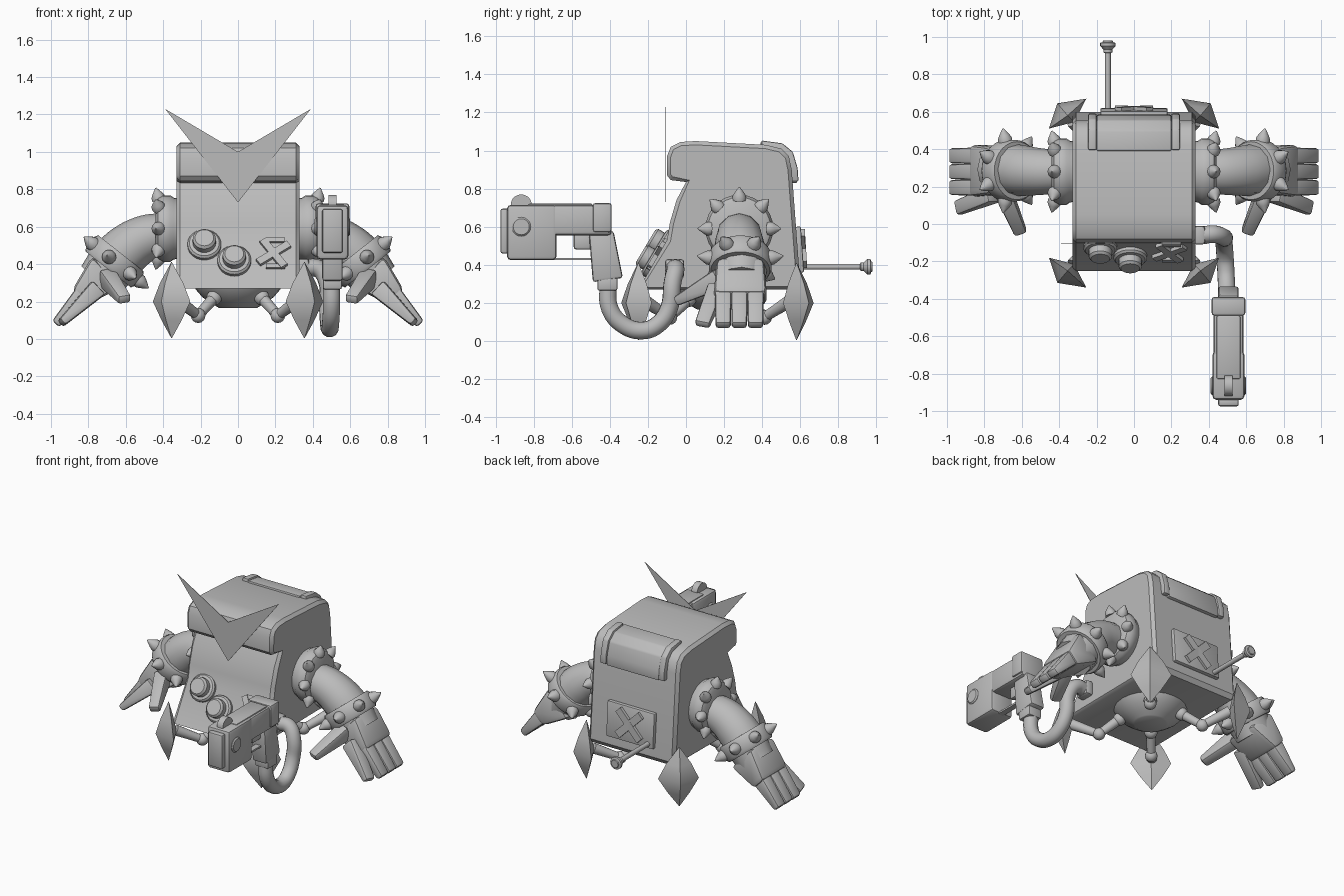
import bpy, bmesh, math
from mathutils import Vector, Matrix

cube = bpy.data.objects.get("Cube")
if cube:
    bpy.data.objects.remove(cube)

GREY = (0.5, 0.5, 0.5, 1)
mat = bpy.data.materials.new("plain grey")
mat.use_nodes = True
mat.diffuse_color = GREY
mat.node_tree.nodes["Principled BSDF"].inputs["Base Color"].default_value = GREY
made = []


def add(name, data):
    ob = bpy.data.objects.new(name, data)
    bpy.context.scene.collection.objects.link(ob)
    data.materials.append(mat)
    made.append(ob)
    return ob


def finish(name, bm, bevel=0, segments=2):
    bmesh.ops.recalc_face_normals(bm, faces=bm.faces)
    me = bpy.data.meshes.new(name)
    bm.to_mesh(me)
    bm.free()
    ob = add(name, me)
    if bevel:
        mod = ob.modifiers.new("Bevel", "BEVEL")
        mod.width, mod.segments, mod.limit_method = bevel, segments, "ANGLE"
    return ob


def bridge(bm, rings):
    """Skin a list of vertex rings and cap both ends."""
    n = len(rings[0])
    for r, q in zip(rings, rings[1:]):
        for i in range(n):
            bm.faces.new((r[i], r[(i + 1) % n], q[(i + 1) % n], q[i]))
    bm.faces.new(rings[0][::-1])
    bm.faces.new(rings[-1])


def lathe(name, a, b, profile, sides=20):
    """Turned part along a-b; profile holds (fraction, radius)."""
    a, b = Vector(a), Vector(b)
    rot = (b - a).to_track_quat("Z", "Y")
    bm = bmesh.new()
    rings = []
    for t, r in profile:
        rings.append([bm.verts.new(a.lerp(b, t) + rot @ Vector((r * math.cos(u), r * math.sin(u), 0)))
                      for u in (2 * math.pi * i / sides for i in range(sides))])
    bridge(bm, rings)
    return finish(name, bm)


def limb(name, a, b, size_a, size_b, side=(0, 1, 0), bevel=0.015):
    """Tapered block from a to b; sizes are (width along side, thickness)."""
    a, b = Vector(a), Vector(b)
    d = (b - a).normalized()
    w = Vector(side)
    w = (w - d * w.dot(d)).normalized()
    t = d.cross(w)
    bm = bmesh.new()
    rings = [[bm.verts.new(p + w * (s[0] / 2 * i) + t * (s[1] / 2 * j))
              for i, j in ((-1, -1), (1, -1), (1, 1), (-1, 1))] for p, s in ((a, size_a), (b, size_b))]
    bridge(bm, rings)
    return finish(name, bm, bevel)


def box(name, lo, hi, bevel=0.015):
    c = [(p + q) / 2 for p, q in zip(lo, hi)]
    size = (hi[0] - lo[0], hi[1] - lo[1])
    return limb(name, (c[0], c[1], lo[2]), (c[0], c[1], hi[2]), size, size, (1, 0, 0), bevel)


def prism(name, outline, place, depth, bevel=0):
    """Flat outline mapped by place(u, v, d) and given a depth."""
    bm = bmesh.new()
    bridge(bm, [[bm.verts.new(place(u, v, d)) for u, v in outline] for d in (0, depth)])
    return finish(name, bm, bevel)


def tube(name, points, radii):
    cu = bpy.data.curves.new(name, "CURVE")
    cu.dimensions = "3D"
    cu.bevel_depth, cu.bevel_resolution, cu.resolution_u = 1, 4, 6
    cu.use_fill_caps = True
    sp = cu.splines.new("BEZIER")
    sp.bezier_points.add(len(points) - 1)
    for bp, p, r in zip(sp.bezier_points, points, radii):
        bp.co, bp.radius = p, r
        bp.handle_left_type = bp.handle_right_type = "AUTO"
    return add(name, cu)


def spike(name, base, direction, r=0.037, h=0.085):
    base = Vector(base)
    lathe(name, base, base + Vector(direction) * h,
          [(0, r), (0.3, r), (0.55, r * 0.72), (0.85, r * 0.3), (1, r * 0.08)], 12)


# Body shell with raised side panels
outline = [(-0.25, 0.27), (-0.1, 0.53), (-0.085, 0.62), (-0.05, 0.74), (0, 0.835), (-0.08, 0.845),
           (-0.1, 0.87), (-0.1, 0.97), (-0.08, 1.02), (-0.03, 1.045), (0.05, 1.05), (0.42, 1.03),
           (0.5, 1.01), (0.54, 0.97), (0.555, 0.9), (0.6, 0.3), (0.58, 0.27)]
body = prism("body", outline, lambda u, v, d: (d - 0.31, u, v), 0.62)
bm = bmesh.new()
bm.from_mesh(body.data)
caps = [f for f in bm.faces if abs(f.normal.x) > 0.9]
bmesh.ops.inset_individual(bm, faces=caps, thickness=0.02, depth=0.02)
bm.to_mesh(body.data)
bm.free()

# V-shaped crest
prism("crest", [(-0.39, 1.23), (0, 0.73), (0.39, 1.23), (0, 1.0)], lambda u, v, d: (u, d - 0.108, v), 0.003)

# Sloped front panel: knobs and cross badge
normal = Vector((0, -0.857, 0.514))
slope = Vector((0, 0.514, 0.857))


def on_panel(u, v, d):
    return Vector((u, -0.25, 0.27)) + slope * v + normal * d


for x, v in ((-0.18, 0.265), (-0.02, 0.165)):
    lathe("knob", on_panel(x, v, -0.02), on_panel(x, v, 0.085),
          [(0, 0.09), (0.4, 0.09), (0.5, 0.08), (0.52, 0.062), (0.88, 0.062), (1, 0.05)], 24)
for a in (35, 125):
    c, s = math.cos(math.radians(a)), math.sin(math.radians(a))
    bar = [(0.19 + i * c - j * s, 0.21 + i * s + j * c)
           for i, j in ((-0.1, -0.02), (0.1, -0.02), (0.1, 0.02), (-0.1, 0.02))]
    prism("badge_bar", bar, lambda u, v, d: on_panel(u, v, d), 0.025)
for v in (0.12, 0.28):
    box_bar = [(0.15, v), (0.25, v), (0.25, v + 0.025), (0.15, v + 0.025)]
    prism("badge_edge", box_bar, lambda u, v, d: on_panel(u, v, d), 0.02)

# Rear hatch, back plate with cross, and tail rod
hatch = [(0.39, 0.98), (0.39, 1.045), (0.5, 1.03), (0.555, 0.985), (0.58, 0.9), (0.585, 0.83), (0.53, 0.83)]
prism("rear_hatch", hatch, lambda u, v, d: (d - 0.2, u, v), 0.4, 0.008)
for x in (-0.245, 0.2):
    prism("hatch_end", [(u + 0.006, v + 0.008) for u, v in hatch], lambda u, v, d: (d + x, u, v), 0.045, 0.008)
limb("back_plate", (0, 0.6, 0.36), (0, 0.583, 0.6), (0.36, 0.04), (0.36, 0.04), (1, 0, 0), 0.008)
for s in (-1, 1):
    limb("plate_cross", (-0.085 * s, 0.622, 0.4), (0.085 * s, 0.611, 0.57), (0.05, 0.025), (0.05, 0.025), (1, 0, -s), 0)
lathe("tail_rod", (-0.14, 0.59, 0.39), (-0.14, 0.98, 0.39),
      [(0, 0.03), (0.06, 0.03), (0.07, 0.016), (0.83, 0.016), (0.84, 0.024), (0.88, 0.024),
       (0.93, 0.042), (0.97, 0.042), (0.98, 0.028), (1, 0.026)], 14)

# Belly bowl
lathe("belly_bowl", (0, 0.16, 0.28), (0, 0.16, 0.165),
      [(0, 0.235), (0.15, 0.225), (0.5, 0.19), (0.8, 0.14), (0.95, 0.11), (1, 0.1)], 24)

# Four jointed legs ending in diamond claws
for sx in (-1, 1):
    for sy, cy in ((-1, -0.25), (1, 0.58)):
        hub, claw = Vector((0, 0.16, 0)), Vector((0.355 * sx, cy, 0))
        hip, knee, foot = (hub.lerp(claw, f) + Vector((0, 0, z)) for f, z in ((0.36, 0.22), (0.6, 0.125), (0.92, 0.21)))
        lathe("leg_upper", hip, knee, [(0, 0.032), (1, 0.026)], 12)
        lathe("leg_lower", knee, foot, [(0, 0.026), (0.5, 0.03), (1, 0.035)], 12)
        for p, r in ((hip, 0.042), (knee, 0.04)):
            bm = bmesh.new()
            bmesh.ops.create_uvsphere(bm, u_segments=14, v_segments=8, radius=r, matrix=Matrix.Translation(p))
            finish("leg_joint", bm)
        bm = bmesh.new()
        girth = ((0.1, -0.07), (0.055, 0.065), (-0.1, 0.09), (-0.035, -0.035))
        rings = [[bm.verts.new((claw.x + sx * x * k, cy + sy * y * k, z)) for x, y in girth]
                 for z, k in ((0.005, 0.02), (0.1, 0.54), (0.2, 1), (0.3, 0.62), (0.41, 0.02))]
        bridge(bm, rings)
        finish("claw", bm)

# Arms, mirrored
for s in (-1, 1):
    def P(x, y, z):
        return Vector((s * x, y, z))

    # Spiked shoulder ring
    lathe("shoulder_ring", P(0.31, 0.28, 0.59), P(0.44, 0.28, 0.59),
          [(0, 0.16), (0.25, 0.165), (0.4, 0.178), (0.7, 0.178), (0.9, 0.165), (1, 0.14)], 28)
    for i in range(8):
        u = math.tau * i / 8
        d = Vector((s * 0.25, math.cos(u), math.sin(u))).normalized()
        spike("shoulder_spike", P(0.385, 0.28, 0.59) + d * 0.155, d, 0.036, 0.07)

    tube("arm", [P(0.4, 0.28, 0.56), P(0.5, 0.28, 0.535), P(0.59, 0.285, 0.48), P(0.66, 0.29, 0.41), P(0.74, 0.29, 0.31)],
         [0.115, 0.125, 0.135, 0.14, 0.125])

    # Spiked cuff
    axis = Vector((s * 0.62, 0, -0.78)).normalized()
    mid = P(0.66, 0.285, 0.415)
    lathe("cuff", mid - axis * 0.055, mid + axis * 0.055,
          [(0, 0.14), (0, 0.155), (0.15, 0.165), (0.85, 0.165), (1, 0.155), (1, 0.13)], 28)
    across = Vector((0, 1, 0)).cross(axis)
    for i in range(7):
        u = math.tau * i / 7 + math.pi / 2
        d = Vector((0, math.cos(u), 0)) + across * math.sin(u) * s
        spike("cuff_spike", mid + d * 0.152, d, 0.038, 0.08)

    # Hand
    limb("palm", P(0.7, 0.285, 0.36), P(0.85, 0.285, 0.22), (0.25, 0.23), (0.28, 0.11), bevel=0.03)
    for y in (0.195, 0.28, 0.365):
        limb("finger", P(0.82, y, 0.25), P(0.975, y, 0.08), (0.088, 0.1), (0.08, 0.05))
    limb("index_finger", P(0.75, 0.16, 0.27), P(0.945, 0.085, 0.085), (0.09, 0.1), (0.08, 0.045))
    limb("thumb", P(0.7, 0.18, 0.33), P(0.605, -0.05, 0.21), (0.09, 0.11), (0.07, 0.05), (1, 0, 0))

# Hose from hip socket to pistol grip
box("hose_socket", (0.32, -0.11, 0.33), (0.38, -0.01, 0.43))
tube("hose", [(0.36, -0.06, 0.38), (0.43, -0.055, 0.375), (0.475, -0.07, 0.31), (0.48, -0.09, 0.17), (0.485, -0.15, 0.085),
              (0.49, -0.23, 0.055), (0.495, -0.33, 0.085), (0.5, -0.4, 0.17), (0.5, -0.41, 0.3)], [0.047] * 9)

# Blaster
G = 0.505
box("grip_cap", (G - 0.05, -0.465, 0.265), (G + 0.05, -0.36, 0.335), 0.01)
limb("grip", (G, -0.41, 0.32), (G, -0.445, 0.57), (0.11, 0.16), (0.11, 0.13), (1, 0, 0))
box("barrel_block", (G - 0.085, -0.94, 0.425), (G + 0.085, -0.68, 0.715), 0.02)
box("receiver", (G - 0.08, -0.72, 0.555), (G + 0.08, -0.39, 0.715), 0.02)
box("top_rail", (G - 0.065, -0.83, 0.62), (G + 0.065, -0.49, 0.722), 0.01)
box("rear_slide", (G - 0.09, -0.49, 0.57), (G + 0.09, -0.39, 0.725), 0.015)
box("muzzle", (G - 0.055, -0.975, 0.46), (G + 0.055, -0.93, 0.695), 0.012)
box("trigger_guard", (G - 0.02, -0.7, 0.425), (G + 0.02, -0.48, 0.437), 0)
box("trigger", (G - 0.02, -0.59, 0.48), (G + 0.02, -0.49, 0.57), 0.015)
lathe("side_bolt", (G - 0.095, -0.865, 0.6), (G + 0.095, -0.865, 0.6),
      [(0, 0.042), (0.04, 0.05), (0.96, 0.05), (1, 0.042)])
lathe("sight", (G - 0.022, -0.865, 0.715), (G + 0.022, -0.865, 0.715), [(0, 0.055), (1, 0.055)])

# Smooth shading with sharp edges kept
bpy.ops.object.select_all(action="DESELECT")
for ob in made:
    ob.select_set(True)
bpy.context.view_layer.objects.active = made[0]
bpy.ops.object.convert(target="MESH")
bpy.ops.object.shade_smooth_by_angle(angle=math.radians(35))
